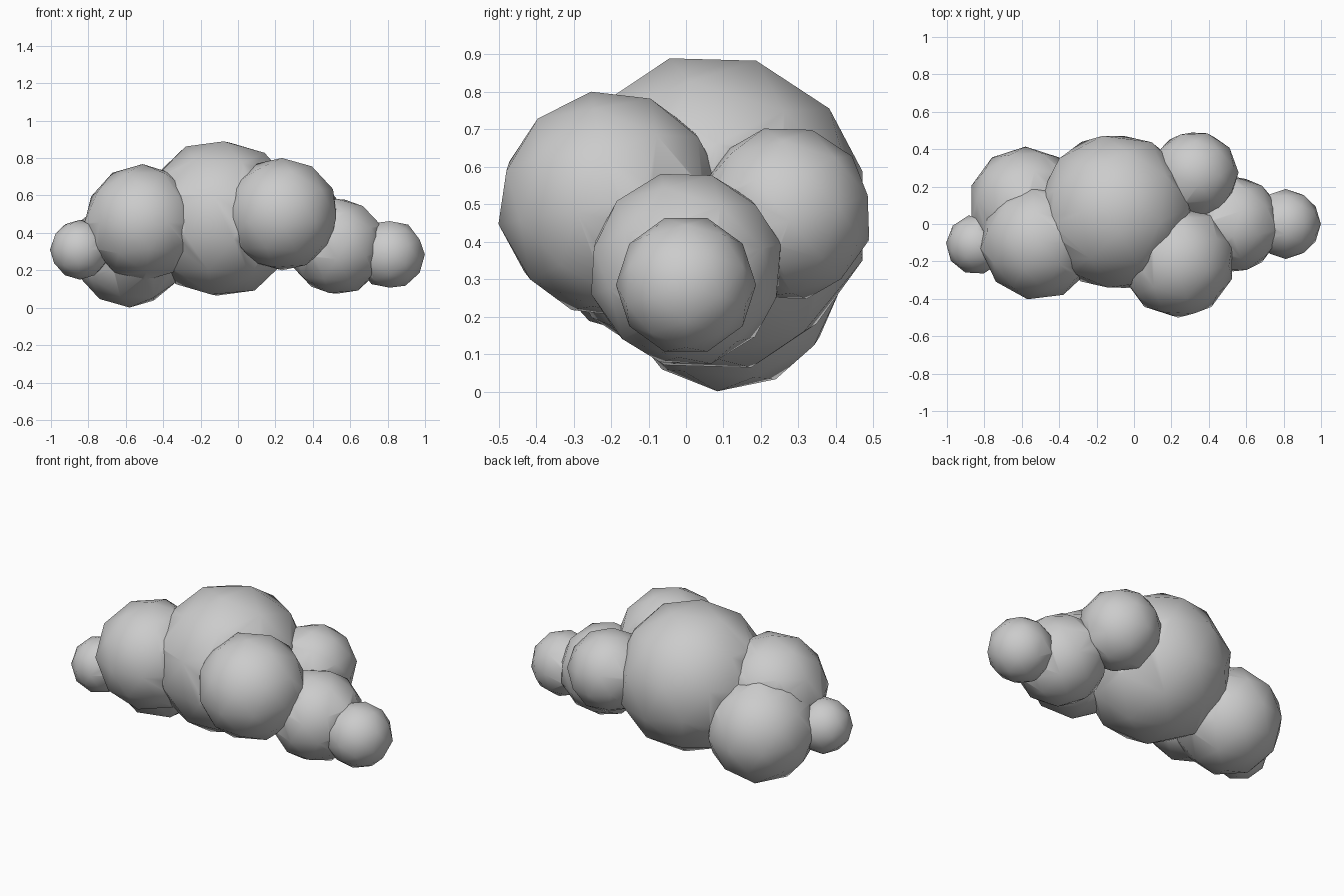
import bpy, math

if "Cube" in bpy.data.objects:
    bpy.data.objects.remove(bpy.data.objects["Cube"])

# name: centre, radius, icosphere subdivisions, rotation in degrees
PUFFS = {
    "main_puff":        ((-0.095, 0.065, 0.477), 0.427, 2, (15, 0, 10)),
    "front_puff":       ((0.235, -0.2, 0.50), 0.305, 2, (10, 0, 0)),
    "left_front_puff":  ((-0.51, -0.095, 0.455), 0.313, 2, (0, 0, 25)),
    "left_back_puff":   ((-0.58, 0.11, 0.305), 0.305, 2, (-5, 0, 0)),
    "left_small_puff":  ((-0.845, -0.11, 0.31), 0.16, 2, (0, 0, 15)),
    "back_puff":        ((0.325, 0.265, 0.475), 0.235, 2, (15, 0, 20)),
    "right_puff":       ((0.53, 0.0, 0.328), 0.262, 2, (15, 0, 0)),
    "right_small_puff": ((0.812, 0.0, 0.285), 0.187, 2, (0, 90, 0)),
}


def add_puff(name, centre, radius, subdivisions, rotation):
    bpy.ops.mesh.primitive_ico_sphere_add(
        subdivisions=subdivisions, radius=radius, location=centre,
        rotation=[math.radians(a) for a in rotation])
    obj = bpy.context.object
    obj.name = name
    return obj


puffs = [add_puff(name, *spec) for name, spec in PUFFS.items()]

# Weld all the puffs into one cloud skin
cloud = puffs[0]
for puff in puffs[1:]:
    bpy.context.view_layer.objects.active = cloud
    mod = cloud.modifiers.new("weld", 'BOOLEAN')
    mod.operation = 'UNION'
    mod.solver = 'EXACT'
    mod.object = puff
    bpy.ops.object.modifier_apply(modifier=mod.name)
    bpy.data.objects.remove(puff)
cloud.name = "cloud"

# Smooth puffs with crisp creases between them
bpy.ops.object.select_all(action='DESELECT')
cloud.select_set(True)
bpy.context.view_layer.objects.active = cloud
bpy.ops.object.shade_smooth_by_angle(angle=math.radians(30))
